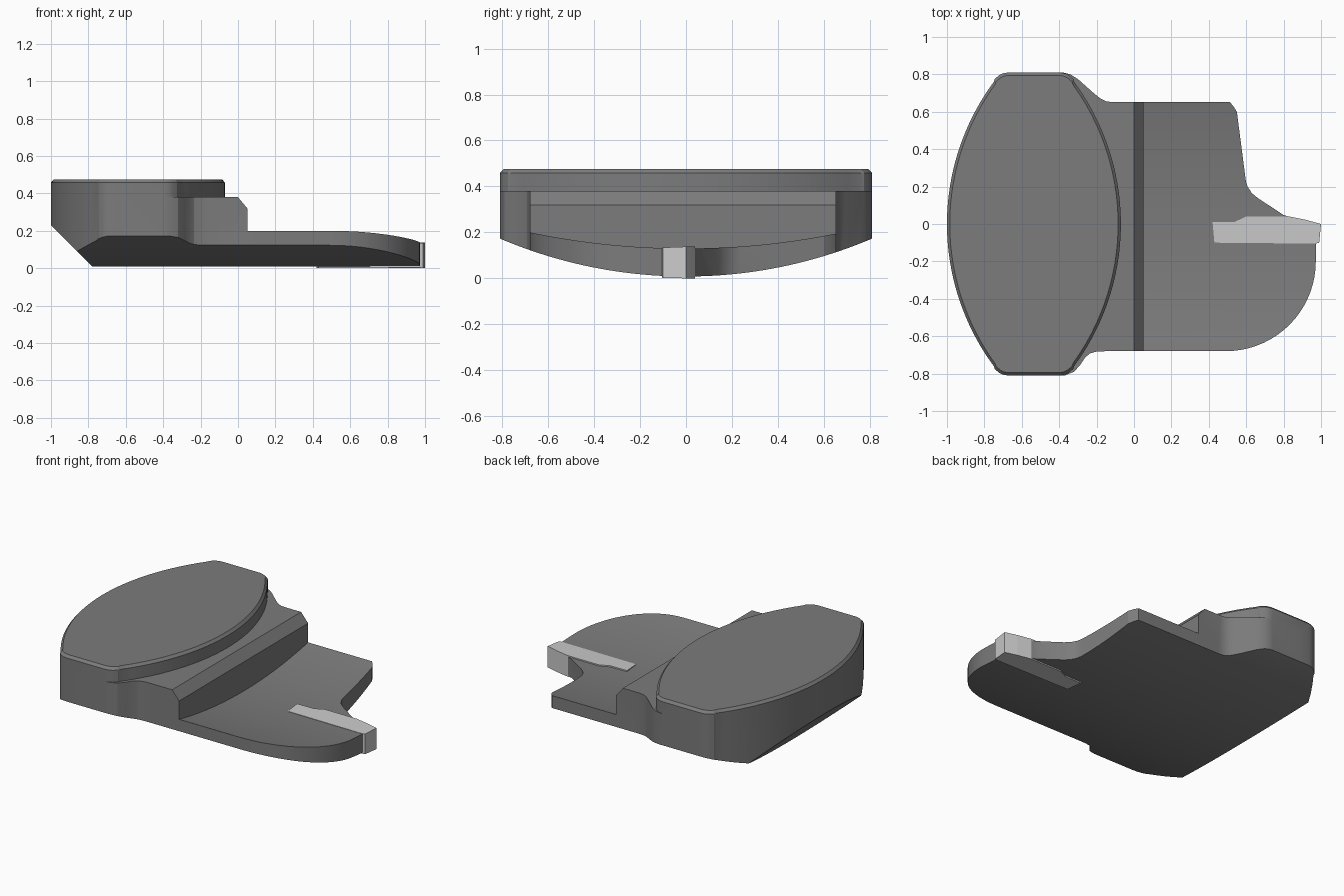
import bpy, bmesh, math

if "Cube" in bpy.data.objects:
    bpy.data.objects.remove(bpy.data.objects["Cube"])


def loft(name, rings):
    """Closed solid through matching rings of 3D points."""
    bm = bmesh.new()
    vs = [[bm.verts.new(p) for p in r] for r in rings]
    n = len(vs[0])
    for a, b in zip(vs, vs[1:]):
        for i in range(n):
            j = (i + 1) % n
            bm.faces.new((a[i], a[j], b[j], b[i]))
    bm.faces.new(vs[0][::-1])
    bm.faces.new(vs[-1])
    bmesh.ops.recalc_face_normals(bm, faces=bm.faces)
    me = bpy.data.meshes.new(name)
    bm.to_mesh(me)
    bm.free()
    ob = bpy.data.objects.new(name, me)
    bpy.context.collection.objects.link(ob)
    return ob


def prism(name, pts, axis, lo, hi):
    """Extrude a 2D profile along one axis."""
    put = {'x': lambda p, t: (t, p[0], p[1]),
           'y': lambda p, t: (p[0], t, p[1]),
           'z': lambda p, t: (p[0], p[1], t)}[axis]
    return loft(name, [[put(p, t) for p in pts] for t in (lo, hi)])


def combine(ob, tool, op):
    bpy.context.view_layer.objects.active = ob
    m = ob.modifiers.new(op, 'BOOLEAN')
    m.operation, m.object, m.solver = op, tool, 'EXACT'
    bpy.ops.object.modifier_apply(modifier=m.name)
    bpy.data.objects.remove(tool)


def sag(y, z0, r):
    """Height of a trough-shaped cylinder at y."""
    return z0 + r - math.sqrt(r * r - y * y)


def smooth(ob):
    bpy.ops.object.select_all(action='DESELECT')
    ob.select_set(True)
    bpy.context.view_layer.objects.active = ob
    bpy.ops.object.shade_smooth_by_angle(angle=math.radians(22))


def tint(ob, v):
    mat = bpy.data.materials.new(ob.name)
    mat.diffuse_color = (v, v, v, 1)
    mat.use_nodes = True
    mat.node_tree.nodes["Principled BSDF"].inputs["Base Color"].default_value = mat.diffuse_color
    ob.data.materials.clear()
    ob.data.materials.append(mat)


# Head: lens outline with blunt rounded ends and a chamfered top rim
CX, R = -0.535, 1.28
side = [(math.sqrt(R * R - y * y) - R + 0.465, y)
        for y in [0.76 * (i / 14 - 1) for i in range(29)]]
tip = [(0.21, 0.775), (0.187, 0.795), (0.167, 0.805), (0.14, 0.81)]
half = [(x, -y) for x, y in tip[::-1]] + side + tip
lens = half + [(-x, -y) for x, y in half]


def ring(z, d):
    return [(CX + x * (1 - d / 0.465), y * (1 - d / 0.81), z) for x, y in lens]


body = loft("striker_body", [ring(-0.1, 0), ring(0.458, 0), ring(0.475, 0.015)])

# Shared plan outline of the neck and the blade
back = [(-0.38, 0.81), (-0.34, 0.80), (-0.30, 0.775), (-0.21, 0.695),
        (-0.18, 0.671), (-0.15, 0.656), (-0.12, 0.652)]
front = [(-0.15, -0.68), (-0.20, -0.682), (-0.235, -0.692), (-0.26, -0.712),
         (-0.285, -0.75), (-0.32, -0.79), (-0.37, -0.81)]
nose_arc = [(0.49 + 0.482 * math.sin(t), -0.20 - 0.48 * math.cos(t))
            for t in [math.radians(90 - 5 * i) for i in range(19)]]
edge = [(0.512, 0.652), (0.53, 0.632), (0.55, 0.60), (0.598, 0.23),
        (0.607, 0.20), (0.63, 0.165), (0.66, 0.14), (0.80, 0.048),
        (0.86, 0.03), (0.975, 0.0)]
root = [(-0.6, -0.81), (-0.6, 0.81)]

# Stepped neck behind the striking face
neck = prism("neck", root + back + [(0.2, 0.652), (0.2, -0.68)] + front,
             'z', -0.1, 0.6)
combine(neck, prism("neck_profile", [(-0.8, -0.2), (0.05, -0.2), (0.05, 0.32),
                                     (0.0, 0.38), (-0.8, 0.38)], 'y', -1, 1),
        'INTERSECT')

# Blade with a gently dished upper surface
ys = [0.9 * (i / 24 - 1) for i in range(49)]
blade = prism("blade", [(-0.1, -0.68), (-0.1, 0.652)] + edge + nose_arc,
              'z', -0.1, 0.6)
dish = [(y, sag(y, 0.13, 3.33)) for y in ys]
combine(blade, prism("dish", dish + [(0.9, -0.3), (-0.9, -0.3)], 'x', -2, 2),
        'INTERSECT')

combine(body, neck, 'UNION')
combine(body, blade, 'UNION')

# Curved underside and sloped tail
belly = [(y, sag(y, 0.008, 2.07)) for y in ys]
combine(body, prism("belly", belly + [(0.9, 1), (-0.9, 1)], 'x', -2, 2),
        'INTERSECT')
combine(body, prism("tail_cut", [(-1.3, 0.53), (-0.57, -0.2), (-1.3, -0.2)],
                    'y', -1, 1), 'DIFFERENCE')
tint(body, 0.2)
smooth(body)

# Light insert running along the nose of the blade
plan = [(0.42, 0.01), (0.43, -0.10), (0.97, -0.105), (0.99, -0.10), (1.0, 0.0),
        (0.92, 0.022), (0.83, 0.04), (0.60, 0.04), (0.54, 0.012)]
pin = loft("nose_insert", [[(x, y, sag(y, 0.0, 2.07)) for x, y in plan],
                           [(x, y, 0.138 + 0.04 * min(y, 0)) for x, y in plan]])
tint(pin, 0.6)
